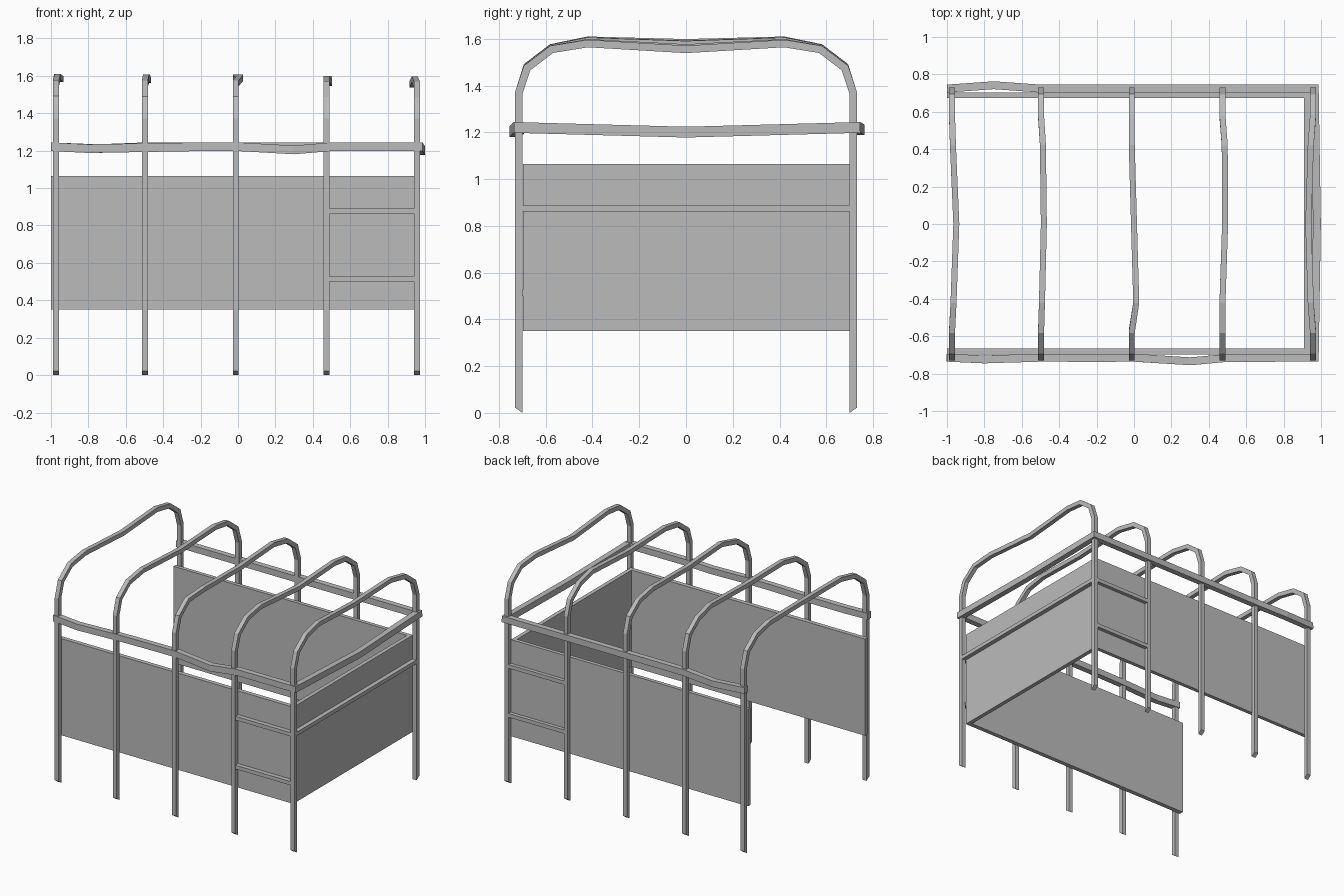
import bpy
import bmesh
from mathutils import Vector

cube = bpy.data.objects.get("Cube")
if cube:
    bpy.data.objects.remove(cube, do_unlink=True)

# One flat grey paint for the whole frame
grey = bpy.data.materials.new("grey_paint")
grey.use_nodes = True
colour = (0.5, 0.5, 0.5, 1)
grey.diffuse_color = colour
grey.node_tree.nodes["Principled BSDF"].inputs["Base Color"].default_value = colour


def finish(name, bm):
    bmesh.ops.recalc_face_normals(bm, faces=bm.faces)
    mesh = bpy.data.meshes.new(name)
    bm.to_mesh(mesh)
    bm.free()
    mesh.materials.append(grey)
    obj = bpy.data.objects.new(name, mesh)
    bpy.context.collection.objects.link(obj)
    return obj


def box(name, x, y, z):
    """Box from (min, max) pairs."""
    bm = bmesh.new()
    bmesh.ops.create_cube(bm, size=1)
    for v in bm.verts:
        v.co = [r[0] if c < 0 else r[1] for c, r in zip(v.co, (x, y, z))]
    return finish(name, bm)


def sweep(name, path, side, width, height, slant=False):
    """Mitred rectangular bar along a path; width runs along side."""
    bm = bmesh.new()
    pts = [Vector(p) for p in path]
    side = Vector(side)
    rings = []
    for i, p in enumerate(pts):
        a = (p - pts[i - 1]).normalized() if i else None
        b = (pts[i + 1] - p).normalized() if i < len(pts) - 1 else None
        t = ((a or b) + (b or a)).normalized()
        up = t.cross(side).normalized() / t.dot(a or b)
        rings.append([bm.verts.new(p + side * u * width / 2 + up * v * height / 2)
                      for u, v in ((-1, -1), (1, -1), (1, 1), (-1, 1))])
    for r, q in zip(rings, rings[1:]):
        for k in range(4):
            j = (k + 1) % 4
            bm.faces.new((r[k], r[j], q[j], q[k]))
    bm.faces.new(rings[0])
    bm.faces.new(rings[-1])
    if slant:  # feet cut upwards towards the outside
        for ring in (rings[0], rings[-1]):
            for v in ring:
                if abs(v.co.y) > 0.715:
                    v.co.z += 0.022
    return finish(name, bm)


# Five hoops: posts and bowed roof in one bent bar
# base x, x shift at back shoulder / middle / front shoulder, middle sag
hoops = [(-0.973, 0.005, 0.023, 0.008, 0.012),
         (-0.497, 0.010, 0.015, 0.005, 0.018),
         (-0.012, 0.000, 0.012, 0.024, 0.020),
         (0.473, 0.012, 0.014, 0.000, 0.034),
         (0.957, -0.012, -0.025, -0.012, 0.040)]
bend = [(0.715, 0), (0.715, 1.37), (0.68, 1.485), (0.575, 1.565)]
for n, (x, back, mid, front, sag) in enumerate(hoops, 1):
    drop = sag / 2
    path = [(x, y, z if z < 1.4 else z - drop / 2) for y, z in bend]
    path += [(x + back, 0.42, 1.6 - drop), (x + mid, 0, 1.595 - sag),
             (x + front, -0.42, 1.6 - drop)]
    path += [(x, -y, z if z < 1.4 else z - drop / 2) for y, z in reversed(bend)]
    sweep(f"hoop_{n}", path, (1, 0, 0), 0.032, 0.032, slant=True)

# Slightly warped top rails on three sides
level = 1.221
sweep("front_rail", [(-1, -0.715, level), (-0.8, -0.724, level - 0.01),
                     (-0.5, -0.715, level - 0.005), (-0.2, -0.716, level),
                     (0, -0.715, level), (0.3, -0.734, level - 0.017),
                     (0.5, -0.716, level), (0.985, -0.715, level)],
      (0, 1, 0), 0.042, 0.046)
sweep("back_rail", [(-1, 0.724, level), (-0.75, 0.742, level - 0.01),
                    (-0.5, 0.724, level), (0.985, 0.724, level)],
      (0, 1, 0), 0.042, 0.046)
sweep("end_rail", [(0.966, -0.735, level), (0.978, 0, level - 0.02),
                   (0.966, 0.745, level)],
      (1, 0, 0), 0.042, 0.046)

# Three wall panels; the other end stays open
wall = (0.35, 1.065)
box("front_panel", (-1, 0.94), (-0.697, -0.665), wall)
box("back_panel", (-1, 0.94), (0.675, 0.703), wall)
box("end_panel", (0.91, 0.94), (-0.697, 0.7), wall)

# Cross bars between the last posts on both sides, and across the end
for side, sign in (("front", -1), ("back", 1)):
    ys = sorted((sign * 0.697, sign * 0.73))
    for label, z in (("upper", 0.862), ("lower", 0.5)):
        box(f"{side}_{label}_bar", (0.485, 0.945), ys, (z, z + 0.028))
box("end_bar", (0.938, 0.972), (-0.7, 0.7), (0.862, 0.89))
